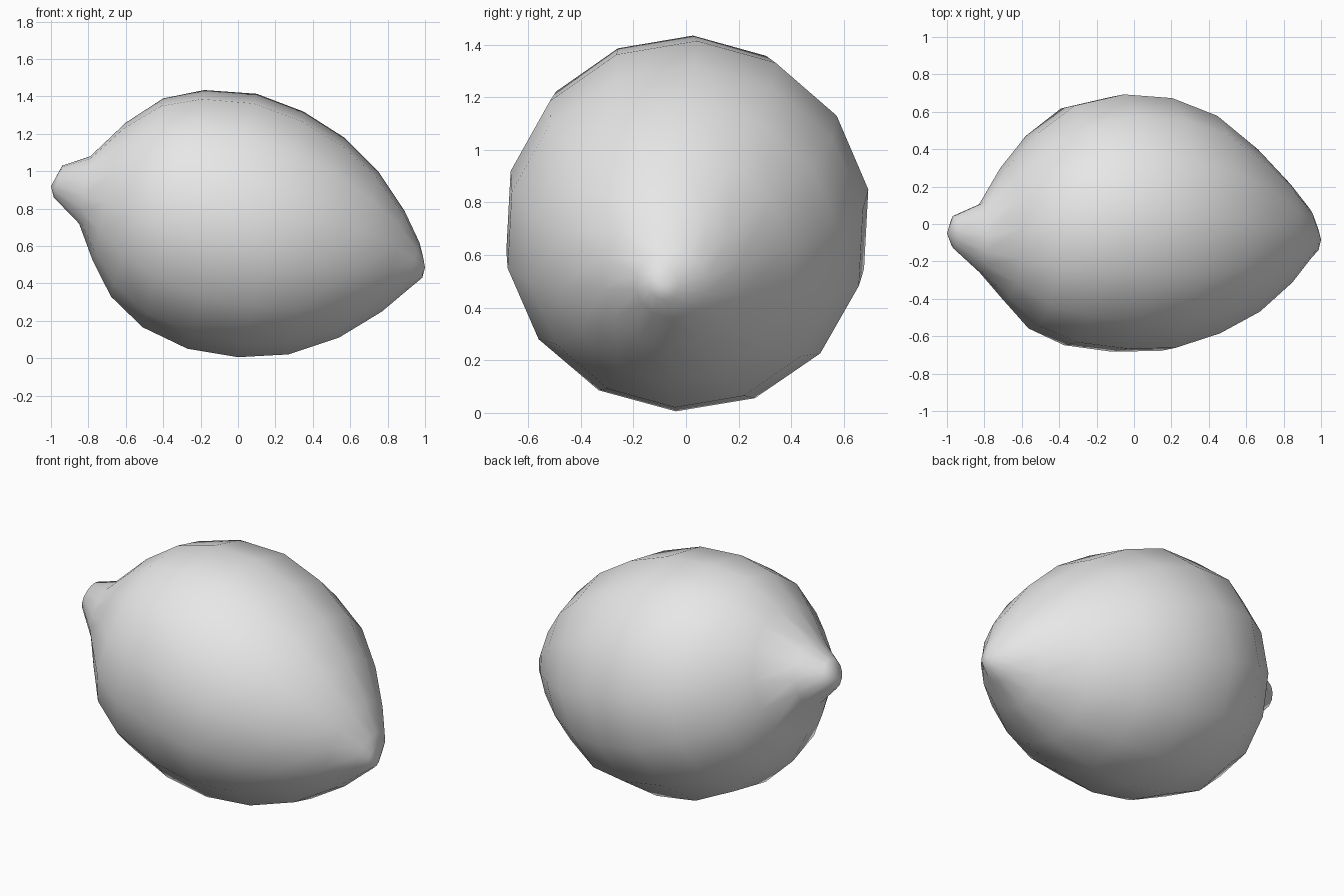
import bpy, bmesh, math
from mathutils import Vector

cube = bpy.data.objects.get("Cube")
if cube:
    bpy.data.objects.remove(cube, do_unlink=True)

# Plain grey peel
peel = bpy.data.materials.new("plain_grey")
peel.use_nodes = True
grey = (0.8, 0.8, 0.8, 1)
peel.diffuse_color = grey
peel.node_tree.nodes["Principled BSDF"].inputs["Base Color"].default_value = grey

# Tilted cross-sections: top x, top z, bottom x, bottom z, back y, front y
SECTIONS = [
    (-.94, 1.03, -.985, .86, .045, -.13),
    (-.79, 1.08, -.85, .72, .11, -.26),
    (-.60, 1.26, -.78, .53, .31, -.40),
    (-.40, 1.39, -.68, .33, .485, -.56),
    (-.18, 1.435, -.51, .165, .635, -.65),
    (.10, 1.415, -.27, .05, .695, -.685),
    (.35, 1.32, 0, .005, .675, -.68),
    (.57, 1.18, .27, .02, .58, -.60),
    (.75, 1.0, .54, .11, .40, -.48),
    (.89, .79, .77, .25, .21, -.32),
    (.97, .62, .90, .36, .08, -.19),
    (.988, .55, .985, .43, -.03, -.14),
]
TIPS = ((-1, -.05, .92), (1, -.085, .485))
SIDES = 14


def add_ring(bm, tx, tz, bx, bz, back, front):
    """One oval section, leaning with the axis of the fruit."""
    centre = Vector(((tx + bx) / 2, (back + front) / 2, (tz + bz) / 2))
    up = Vector(((tx - bx) / 2, 0, (tz - bz) / 2))
    side = Vector((0, (back - front) / 2, 0)) * 1.012
    ring = []
    for k in range(SIDES):
        a = math.radians(87) - math.tau * k / SIDES
        ring.append(bm.verts.new(centre + side * math.cos(a) + up * math.sin(a)))
    return ring


# Fruit body: loft through the sections, closed by a point at each end
bm = bmesh.new()
rings = [add_ring(bm, *s) for s in SECTIONS]
stem, blossom = [bm.verts.new(t) for t in TIPS]
for k in range(SIDES):
    n = (k + 1) % SIDES
    for a, b in zip(rings, rings[1:]):
        bm.faces.new((a[k], a[n], b[n], b[k]))
    bm.faces.new((stem, rings[0][n], rings[0][k]))
    bm.faces.new((blossom, rings[-1][k], rings[-1][n]))
bmesh.ops.recalc_face_normals(bm, faces=bm.faces)
for f in bm.faces:
    f.smooth = True
mesh = bpy.data.meshes.new("lemon")
bm.to_mesh(mesh)
bm.free()
mesh.materials.append(peel)
lemon = bpy.data.objects.new("lemon", mesh)
bpy.context.collection.objects.link(lemon)
